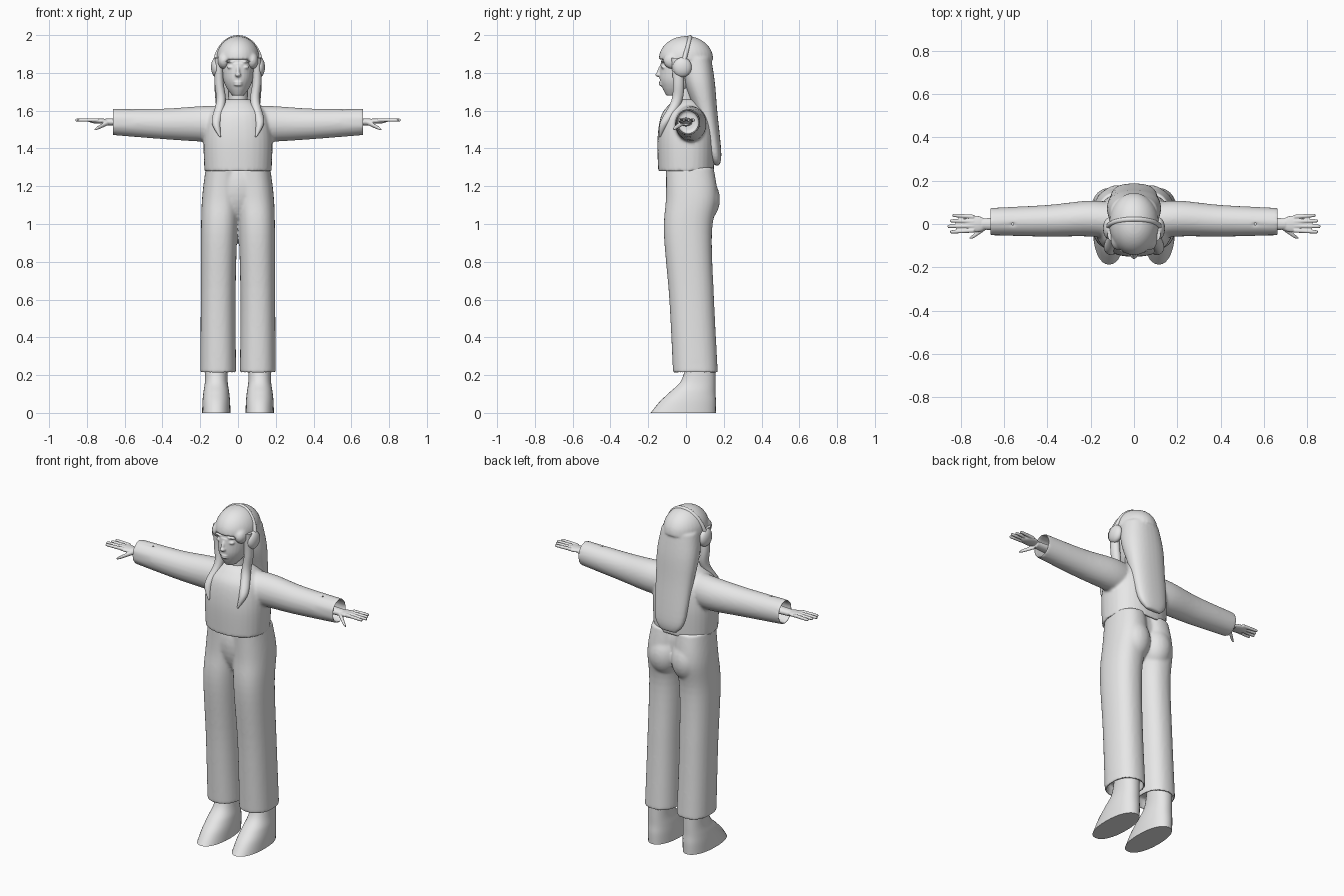
import bpy, bmesh, math
from mathutils import Vector, Matrix

if "Cube" in bpy.data.objects:
    bpy.data.objects.remove(bpy.data.objects["Cube"], do_unlink=True)

grey = (.8, .8, .8, 1)
clay = bpy.data.materials.new("light_grey")
clay.use_nodes = True
clay.diffuse_color = grey
clay.node_tree.nodes["Principled BSDF"].inputs["Base Color"].default_value = grey


def spline(keys, steps=6):
    """Smooth resampling of section vectors."""
    out = []
    last = len(keys) - 1
    for i in range(last):
        before, start = keys[max(i - 1, 0)], keys[i]
        end, after = keys[i + 1], keys[min(i + 2, last)]
        leave, arrive = (end - before) / 2, (after - start) / 2
        for s in range(steps):
            t = s / steps
            ease = t * t * (3 - 2 * t)
            out.append(start.lerp(end, ease)
                       + leave * t * (1 - t) ** 2 - arrive * t * t * (1 - t))
    return out + [keys[last]]


def loft(bm, keys, axis="z", side=1, ratio=1, end_ratio=None, hollow=0, power=2, n=32):
    """Skin through (x, y, z, radius) keys; ratio sets the second radius,
    and hollow sinks an opening into the first end."""
    end_ratio = end_ratio or ratio
    last = len(keys) - 1
    sections = spline([
        Vector((x, y, z, r, r * (ratio + (end_ratio - ratio) * i / last)))
        for i, (x, y, z, r) in enumerate(keys)])
    if hollow:
        lip = sections[0].copy()
        lip[3] *= .88
        lip[4] *= .88
        deep = lip.copy()
        deep["xyz".index(axis)] += hollow
        sections = [deep, lip] + sections
    rings = []
    for x, y, z, a, b in sections:
        ring = []
        for i in range(n):
            angle = math.tau * i / n
            c, s = math.cos(angle), math.sin(angle)
            u = a * math.copysign(abs(c) ** (2 / power), c)
            v = b * math.copysign(abs(s) ** (2 / power), s)
            point = Vector((x + u, y + v, z)) if axis == "z" else Vector((x, y + u, z + v))
            point.x *= side
            ring.append(bm.verts.new(point))
        rings.append(ring)
    faces = [bm.faces.new(rings[0]), bm.faces.new(rings[-1])]
    for lower, upper in zip(rings, rings[1:]):
        for i in range(n):
            j = (i + 1) % n
            faces.append(bm.faces.new((lower[i], lower[j], upper[j], upper[i])))
    bmesh.ops.recalc_face_normals(bm, faces=faces)


def blob(bm, position, radii, tilt=0):
    matrix = (Matrix.Translation(position) @ Matrix.Rotation(tilt, 4, "X")
              @ Matrix.Diagonal((*radii, 1)))
    bmesh.ops.create_uvsphere(bm, u_segments=24, v_segments=16, radius=1, matrix=matrix)


def finish(name, bm, voxel=None, softness=4):
    """Make an object; a voxel size fuses the pieces into one soft skin."""
    mesh = bpy.data.meshes.new(name)
    bm.to_mesh(mesh)
    bm.free()
    part = bpy.data.objects.new(name, mesh)
    bpy.context.collection.objects.link(part)
    mesh.materials.append(clay)
    bpy.ops.object.select_all(action="DESELECT")
    bpy.context.view_layer.objects.active = part
    part.select_set(True)
    if voxel:
        fuse = part.modifiers.new("fuse", "REMESH")
        fuse.mode = "VOXEL"
        fuse.voxel_size = voxel
        soften = part.modifiers.new("soften", "SMOOTH")
        soften.factor = .5
        soften.iterations = softness
        for modifier in ("fuse", "soften"):
            bpy.ops.object.modifier_apply(modifier=modifier)
    bpy.ops.object.shade_smooth_by_angle(angle=math.radians(50))


# Trousers: hollow-hemmed legs, seat and pelvis
bm = bmesh.new()
for side in (1, -1):
    loft(bm, [(.105, .05, .21, .095), (.105, .03, .6, .092), (.1, .01, .95, .096),
              (.09, .03, 1.14, .1), (.08, .02, 1.3, .09)],
         side=side, ratio=1.25, end_ratio=1.4, hollow=.06, power=2.3)
    blob(bm, (.075 * side, .09, 1.13), (.09, .09, .12))
blob(bm, (0, .015, 1.2), (.16, .12, .2))
finish("trousers", bm, voxel=.008, softness=8)

# Sweater: torso and wide open sleeves
bm = bmesh.new()
loft(bm, [(0, 0, 1.28, .178), (0, 0, 1.45, .182), (0, 0, 1.57, .16),
          (0, 0, 1.63, .11), (0, 0, 1.66, .065)], ratio=.83, hollow=.04, power=2.3)
for side in (1, -1):
    loft(bm, [(.665, .01, 1.54, .064), (.4, .015, 1.53, .073), (.2, .025, 1.53, .083),
              (.06, .01, 1.53, .085)],
         axis="x", side=side, ratio=1.08, end_ratio=1.15, hollow=-.12)
finish("sweater", bm, voxel=.008, softness=6)

# Neck and neckband
bm = bmesh.new()
loft(bm, [(0, 0, 1.6, .05), (0, 0, 1.74, .05)])
finish("neck", bm)
bm = bmesh.new()
blob(bm, (0, 0, 1.645), (.07, .065, .02))
finish("collar", bm)

# Head with fused facial features
bm = bmesh.new()
loft(bm, [(0, -.065, 1.68, .03), (0, -.045, 1.72, .06), (0, -.03, 1.77, .08),
          (0, -.01, 1.85, .09)], ratio=1.3, end_ratio=1.4)
blob(bm, (0, 0, 1.86), (.09, .13, .11))
blob(bm, (0, -.134, 1.81), (.011, .018, .035), tilt=-.3)
blob(bm, (0, -.145, 1.79), (.016, .018, .011))
for z in (1.75, 1.737):
    blob(bm, (0, -.13, z), (.023, .014, .006))
for side in (1, -1):
    blob(bm, (.038 * side, -.12, 1.83), (.02, .012, .009))
    blob(bm, (.038 * side, -.12, 1.86), (.03, .014, .006))
finish("head", bm, voxel=.005, softness=3)

# Hair: domed crown, swept fringe and the long fall down the back
bm = bmesh.new()
dome = [math.radians(a) for a in range(0, 90, 17)]
loft(bm, [(0, 0, 1.87 + .125 * math.sin(a), .115 * math.cos(a)) for a in dome], ratio=1.26)
for side in (1, -1):
    blob(bm, (.075 * side, -.07, 1.865), (.033, .05, .045))
loft(bm, [(0, .165, 1.31, .05), (0, .15, 1.38, .095), (0, .105, 1.6, .115),
          (0, .07, 1.75, .125), (0, .045, 1.88, .11)], ratio=.25, end_ratio=.8, power=2.3)
finish("hair", bm, voxel=.007)

for side, word in ((1, "left"), (-1, "right")):
    # Wavy lock hanging in front of the shoulder
    bm = bmesh.new()
    loft(bm, [(.1, -.05, 1.88, .022), (.1, -.04, 1.75, .024), (.09, -.05, 1.65, .025),
              (.115, -.11, 1.54, .024), (.095, -.14, 1.46, .004)],
         side=side, ratio=1.3, end_ratio=1)
    finish(word + "_front_lock", bm)

    # Headphone cup
    bm = bmesh.new()
    blob(bm, (.115 * side, -.02, 1.83), (.028, .05, .052))
    finish(word + "_headphone_cup", bm)

    # Forearm, palm, fingers and thumb
    bm = bmesh.new()
    loft(bm, [(.5, 0, 1.54, .035), (.7, 0, 1.54, .026)], axis="x", side=side, ratio=.7)
    blob(bm, (.735 * side, 0, 1.545), (.055, .039, .014))
    for finger in range(4):
        y = .033 - .021 * finger
        tip = .86 - .011 * abs(finger - 2)
        loft(bm, [(.74, y, 1.55, .01), (tip - .01, 1.2 * y, 1.55, .008),
                  (tip, 1.2 * y, 1.55, .003)], axis="x", side=side, n=12)
    loft(bm, [(.68, -.01, 1.54, .014), (.74, -.055, 1.51, .01), (.76, -.065, 1.5, .003)],
         axis="x", side=side, n=12)
    finish(word + "_hand", bm, voxel=.0035, softness=2)

    # Boot with a flat sole, its front sloping straight to the toe
    bm = bmesh.new()
    boot = ((-.015, 0, .075), (.01, .06, .073), (.035, .11, .068), (.065, .17, .06), (.08, .27, .06))
    loft(bm, [(.115, *section) for section in boot],
         side=side, ratio=2.3, end_ratio=1.25, power=2.2)
    finish(word + "_boot", bm)

# Headphone band arching over the crown
curve = bpy.data.curves.new("headband", "CURVE")
curve.dimensions = "3D"
curve.bevel_depth = .012
line = curve.splines.new("POLY")
line.points.add(32)
for i, point in enumerate(line.points):
    angle = math.pi * i / 32
    rise = math.sin(angle)
    point.co = (.122 * math.cos(angle), .042 * rise - .02, 1.83 + .158 * rise, 1)
curve.materials.append(clay)
band = bpy.data.objects.new("headband", curve)
bpy.context.collection.objects.link(band)
